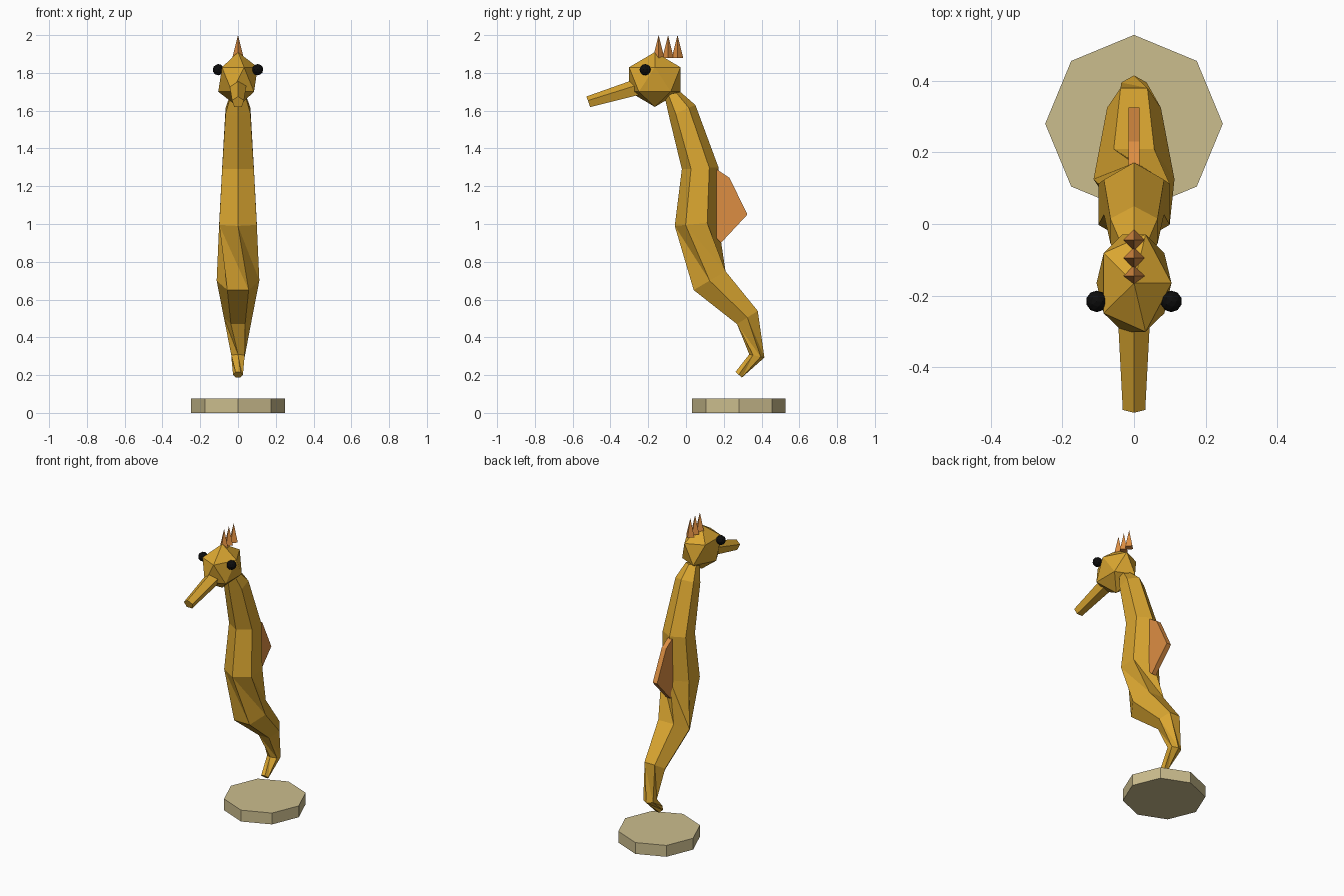
import bpy, bmesh, math
from mathutils import Vector, Matrix

if "Cube" in bpy.data.objects:
    bpy.data.objects.remove(bpy.data.objects["Cube"])


def material(name, rgb):
    m = bpy.data.materials.new(name)
    m.diffuse_color = (*rgb, 1)
    m.use_nodes = True
    m.node_tree.nodes["Principled BSDF"].inputs["Base Color"].default_value = m.diffuse_color
    return m


GOLD = material("gold", (0.70, 0.38, 0.03))
ORANGE = material("orange", (0.72, 0.27, 0.055))
SAND = material("sand", (0.60, 0.51, 0.27))
BLACK = material("black", (0.004, 0.004, 0.004))


def finish(name, bm, mat):
    bmesh.ops.recalc_face_normals(bm, faces=bm.faces)
    me = bpy.data.meshes.new(name)
    bm.to_mesh(me)
    bm.free()
    me.materials.append(mat)
    ob = bpy.data.objects.new(name, me)
    bpy.context.collection.objects.link(ob)
    return ob


def tube(name, rings, sides, mat):
    """Skin rings given as (front point, back point, radius, phase in degrees)."""
    bm = bmesh.new()
    loops, phases = [], []
    for front, back, r, phase in rings:
        f, b = Vector((0, *front)), Vector((0, *back))
        centre, fwd = (f + b) / 2, (f - b).normalized()
        angles = [math.radians(phase + 360 * i / sides) for i in range(sides)]
        loops.append([bm.verts.new(centre + r * (fwd * math.cos(a) + Vector((math.sin(a), 0, 0))))
                      for a in angles])
        phases.append(phase)
    for k in range(len(loops) - 1):
        p, q = loops[k], loops[k + 1]
        for i in range(sides):
            j = (i + 1) % sides
            if phases[k] == phases[k + 1]:
                bm.faces.new((p[i], p[j], q[j], q[i]))
            else:  # twisted span
                bm.faces.new((p[i], q[j], q[i]))
                bm.faces.new((p[i], p[j], q[j]))
    bm.faces.new(loops[0])
    bm.faces.new(loops[-1])
    return finish(name, bm, mat)


def ball(name, loc, scale, subdivisions, mat):
    bm = bmesh.new()
    bmesh.ops.create_icosphere(bm, subdivisions=subdivisions, radius=1,
                               matrix=Matrix.LocRotScale(Vector(loc), None, Vector(scale)))
    return finish(name, bm, mat)


def cone(name, loc, r1, r2, depth, sides, mat, turn=0):
    bm = bmesh.new()
    bmesh.ops.create_cone(bm, cap_ends=True, segments=sides, radius1=r1, radius2=r2, depth=depth,
                          matrix=Matrix.Translation(loc) @ Matrix.Rotation(turn, 4, 'Z'))
    return finish(name, bm, mat)


# body and curled tail, neck to tip
tube("body", [
    ((-0.115, 1.68), (-0.03, 1.70), 0.043, 0),
    ((-0.09, 1.57), (0.05, 1.63), 0.076, 0),
    ((-0.02, 1.29), (0.17, 1.30), 0.097, 0),
    ((-0.06, 0.99), (0.17, 1.01), 0.115, 0),
    ((0.04, 0.65), (0.21, 0.75), 0.113, 30),
    ((0.27, 0.47), (0.38, 0.54), 0.075, 30),
    ((0.335, 0.31), (0.415, 0.293), 0.041, 60),
    ((0.262, 0.217), (0.296, 0.187), 0.026, 90),
], 6, GOLD)

# head and snout
ball("head", (0, -0.165, 1.765), (0.117, 0.16, 0.145), 1, GOLD)
tube("snout", [
    ((-0.255, 1.765), (-0.23, 1.685), 0.048, 0),
    ((-0.526, 1.672), (-0.506, 1.616), 0.033, 0),
], 5, GOLD)

# eyes
for side, label in ((-1, "left"), (1, "right")):
    ball(label + "_eye", (side * 0.104, -0.216, 1.817), (0.03,) * 3, 2, BLACK)

# crest spikes
for i in range(3):
    cone(f"crest_spike_{i + 1}", (0, -0.145 + 0.05 * i, 1.94), 0.03, 0, 0.12, 4, ORANGE)

# back fin plate
bm = bmesh.new()
outline = [(0.13, 1.29), (0.17, 1.285), (0.23, 1.245), (0.325, 1.05), (0.185, 0.90), (0.14, 0.95)]
face = bm.faces.new([bm.verts.new((-0.016, y, z)) for y, z in outline])
ext = bmesh.ops.extrude_face_region(bm, geom=[face])
bmesh.ops.translate(bm, vec=(0.032, 0, 0),
                    verts=[v for v in ext["geom"] if isinstance(v, bmesh.types.BMVert)])
finish("back_fin", bm, ORANGE)

# stand
cone("stand", (0, 0.28, 0.0375), 0.248, 0.248, 0.075, 8, SAND)
